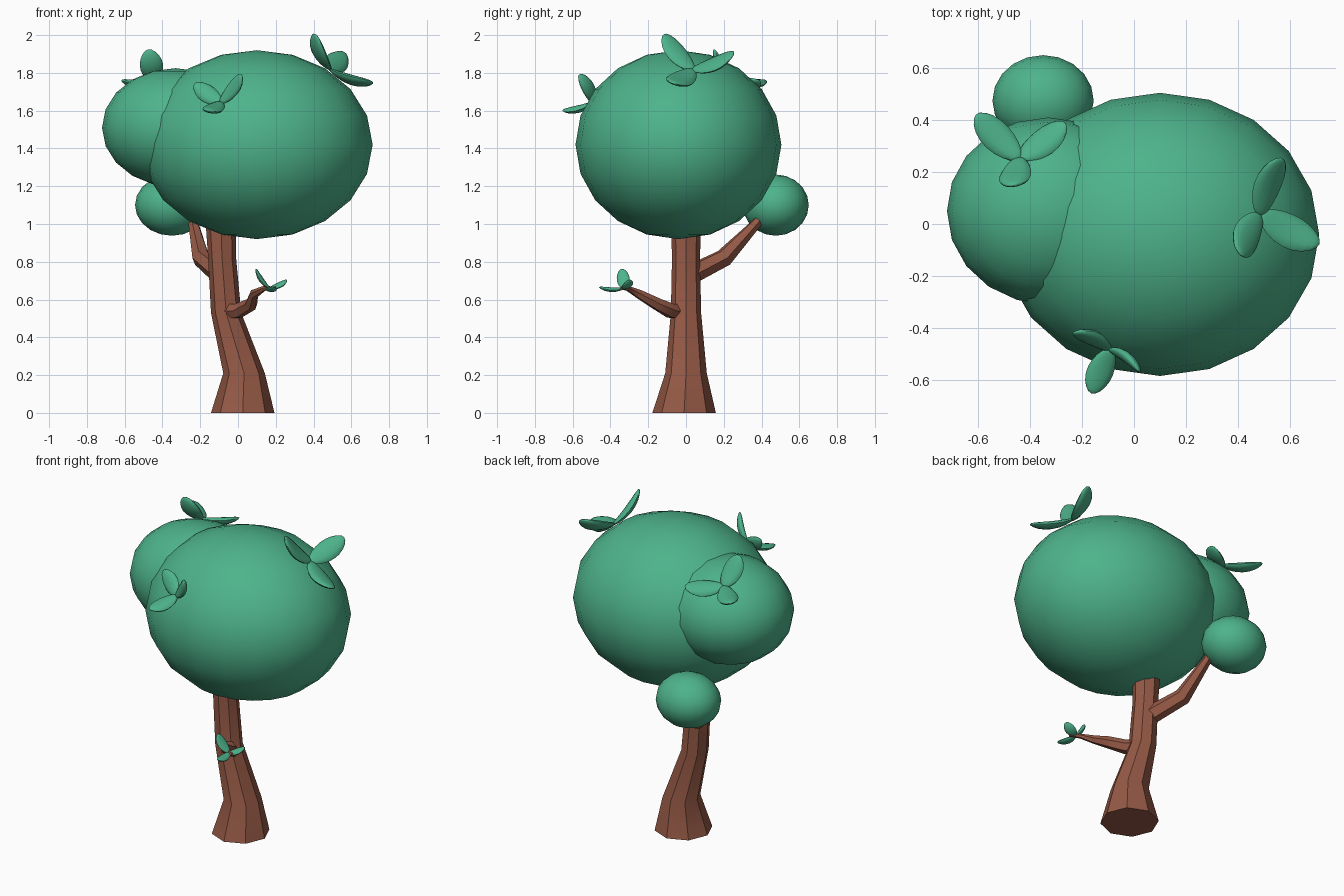
import bpy, bmesh, math
from mathutils import Vector, Matrix

if "Cube" in bpy.data.objects:
    bpy.data.objects.remove(bpy.data.objects["Cube"])


def material(name, color):
    m = bpy.data.materials.new(name)
    m.diffuse_color = color
    m.use_nodes = True
    m.node_tree.nodes["Principled BSDF"].inputs["Base Color"].default_value = m.diffuse_color
    return m


GREEN = material("foliage_green", (0.075, 0.45, 0.26, 1))
BROWN = material("bark_brown", (0.30, 0.10, 0.06, 1))


def finish(bm, name, mat, angle):
    bmesh.ops.recalc_face_normals(bm, faces=bm.faces)
    me = bpy.data.meshes.new(name)
    bm.to_mesh(me)
    bm.free()
    ob = bpy.data.objects.new(name, me)
    bpy.context.collection.objects.link(ob)
    me.materials.append(mat)
    bpy.ops.object.select_all(action='DESELECT')
    ob.select_set(True)
    bpy.context.view_layer.objects.active = ob
    bpy.ops.object.shade_smooth_by_angle(angle=math.radians(angle))
    return ob


def blob(name, center, radii):
    bm = bmesh.new()
    bmesh.ops.create_uvsphere(bm, u_segments=20, v_segments=10, radius=1,
                              matrix=Matrix.Translation(center) @ Matrix.Diagonal((*radii, 1)))
    finish(bm, name, GREEN, 60)


def limb(name, rings, sides, horizontal=False):
    """Tapered tube; each ring is (x, y, z, radius)."""
    bm = bmesh.new()
    pts = [Vector(r[:3]) for r in rings]
    loops = []
    for i, p in enumerate(pts):
        d = (pts[min(i + 1, len(pts) - 1)] - pts[max(i - 1, 0)]).normalized()
        if horizontal:
            d = Vector((0, 0, 1))
        u = Vector((0, 1, 0)).cross(d).normalized() if horizontal else d.cross(Vector((0, 0, 1))).normalized()
        v = d.cross(u)
        r = rings[i][3]
        loops.append([bm.verts.new(p + r * (u * math.cos(a) + v * math.sin(a)))
                      for a in (2 * math.pi * k / sides for k in range(sides))])
    for a, b in zip(loops, loops[1:]):
        for k in range(sides):
            n = (k + 1) % sides
            bm.faces.new((a[k], a[n], b[n], b[k]))
    bm.faces.new(loops[0])
    bm.faces.new(loops[-1])
    finish(bm, name, BROWN, 40)


def leaf(name, base, tip, normal, width, thick):
    base, tip = Vector(base), Vector(tip)
    axis = tip - base
    side = axis.cross(Vector(normal)).normalized()
    up = side.cross(axis).normalized()
    bm = bmesh.new()
    bmesh.ops.create_uvsphere(bm, u_segments=12, v_segments=10, radius=1)
    for v in bm.verts:
        t = (v.co.z + 1) / 2
        taper = 0.85 + 0.3 * t - 0.25 * t ** 4          # narrow stem, slim tip
        curl = 0.08 * axis.length * (2 * t - 1) ** 2     # slight upward bend
        v.co = (base + axis * t + side * (v.co.x * width / 2 * taper)
                + up * (v.co.y * thick / 2 * taper + curl - 0.04 * axis.length))
    finish(bm, name, GREEN, 60)


# Crown
blob("crown_main", (0.10, -0.04, 1.42), (0.613, 0.545, 0.5))
blob("crown_left", (-0.33, 0.05, 1.51), (0.39, 0.36, 0.315))
blob("crown_small_back", (-0.35, 0.475, 1.10), (0.195, 0.175, 0.162))

# Trunk and branches
limb("trunk", [(0.025, -0.01, 0, 0.168), (0.032, 0, 0.21, 0.11), (-0.063, 0, 0.53, 0.08),
               (-0.085, 0, 0.83, 0.074), (-0.09, 0, 0.99, 0.08)], 8, True)
limb("branch_back", [(-0.09, 0.02, 0.73, 0.055), (-0.195, 0.20, 0.82, 0.05),
                     (-0.235, 0.37, 1.0, 0.028), (-0.25, 0.42, 1.06, 0.025)], 6)
limb("branch_front", [(-0.06, -0.03, 0.54, 0.045), (0.0, -0.08, 0.54, 0.042),
                      (0.07, -0.15, 0.575, 0.035), (0.085, -0.25, 0.63, 0.025),
                      (0.14, -0.31, 0.66, 0.014), (0.20, -0.34, 0.66, 0.01)], 6)

# Leaf clusters: base, outward normal, thickness, (tip, width) per leaf
clusters = {
    "right": ((0.48, 0.035, 1.81), (0.55, 0.1, 0.8), 0.045,
              [((0.40, -0.12, 2.0), 0.13), ((0.71, -0.08, 1.74), 0.14), ((0.56, 0.26, 1.90), 0.13)]),
    "left": ((-0.44, 0.25, 1.75), (-0.2, 0.4, 0.85), 0.045,
             [((-0.61, 0.42, 1.75), 0.12), ((-0.26, 0.385, 1.75), 0.12), ((-0.475, 0.14, 1.92), 0.125)]),
    "front": ((-0.09, -0.48, 1.64), (-0.2, -0.8, 0.5), 0.04,
              [((-0.23, -0.41, 1.74), 0.10), ((0.025, -0.56, 1.79), 0.085), ((-0.165, -0.65, 1.595), 0.105)]),
    "branch": ((0.165, -0.325, 0.655), (0.1, -0.2, 1), 0.025,
               [((0.09, -0.34, 0.76), 0.07), ((0.26, -0.30, 0.70), 0.065), ((0.185, -0.46, 0.66), 0.06)]),
}
for cname, (base, normal, thick, leaves) in clusters.items():
    for i, (tip, width) in enumerate(leaves):
        leaf(f"leaf_{cname}_{i + 1}", base, tip, normal, width, thick)
